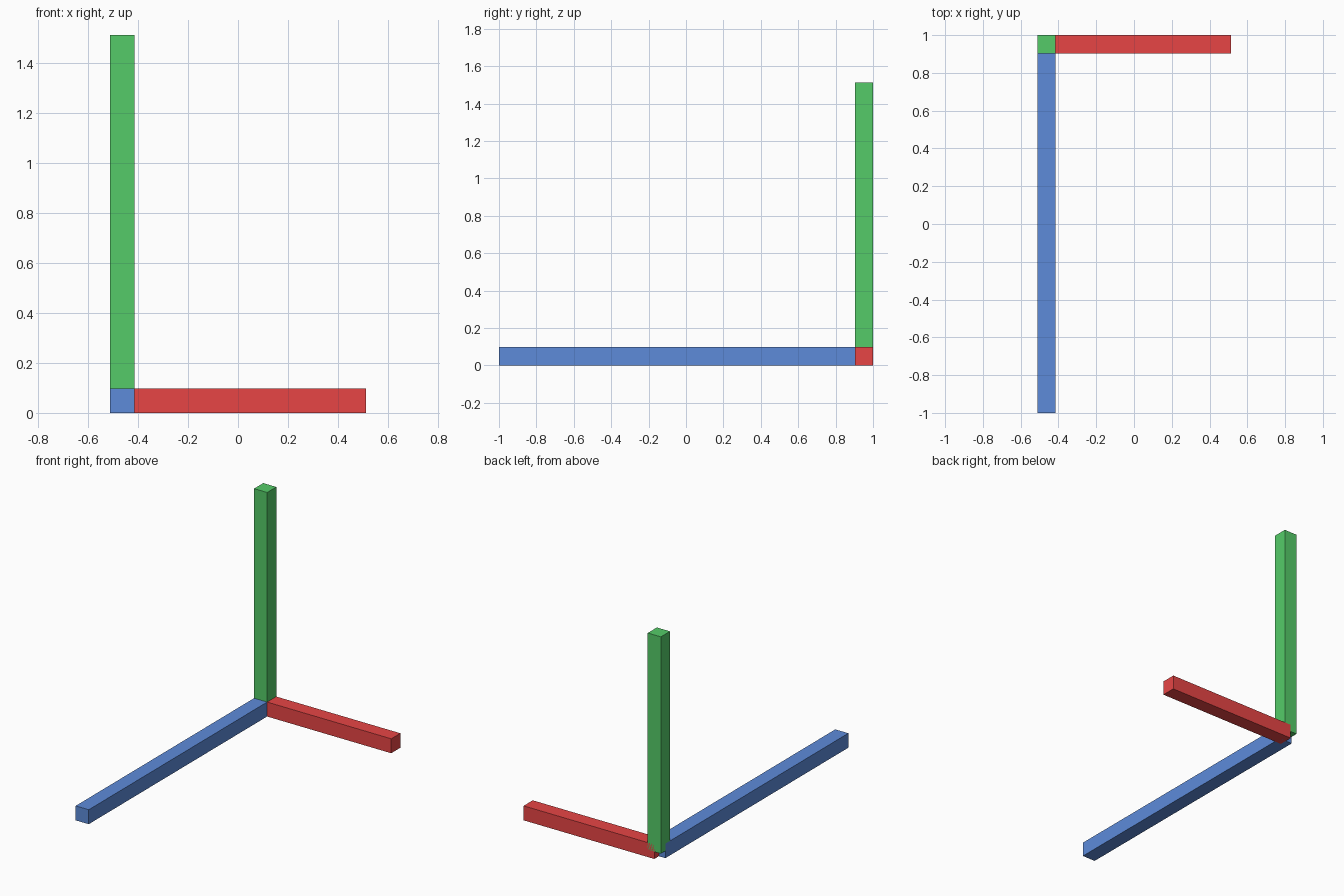
import bpy
from mathutils import Vector

if "Cube" in bpy.data.objects:
    bpy.data.objects.remove(bpy.data.objects["Cube"])

UNIT = 2 / 2.05          # length of the short bar
WIDTH = 0.1 * UNIT       # square cross-section of every bar
ORIGIN = Vector((-0.512 + WIDTH / 2, 1 - WIDTH / 2, WIDTH / 2))


def bar(name, direction, length, color):
    """Square bar starting at the shared origin and running along one axis."""
    d = Vector(direction)
    bpy.ops.mesh.primitive_cube_add(size=1, location=ORIGIN + d * length / 2)
    ob = bpy.context.object
    ob.name = name
    ob.scale = [length if abs(c) > 0.5 else WIDTH for c in d]
    bpy.ops.object.transform_apply(location=False, rotation=False, scale=True)
    mat = bpy.data.materials.new(name + "_color")
    mat.diffuse_color = color
    mat.use_nodes = True
    mat.node_tree.nodes["Principled BSDF"].inputs["Base Color"].default_value = mat.diffuse_color
    ob.data.materials.append(mat)


# Three bars with lengths 1 : 1.5 : 2
bar("red_side_bar", (1, 0, 0), UNIT, (0.8, 0.06, 0.06, 1))
bar("green_upright_bar", (0, 0, 1), 1.5 * UNIT, (0.09, 0.6, 0.14, 1))
bar("blue_front_bar", (0, -1, 0), 2 * UNIT, (0.11, 0.26, 0.7, 1))
